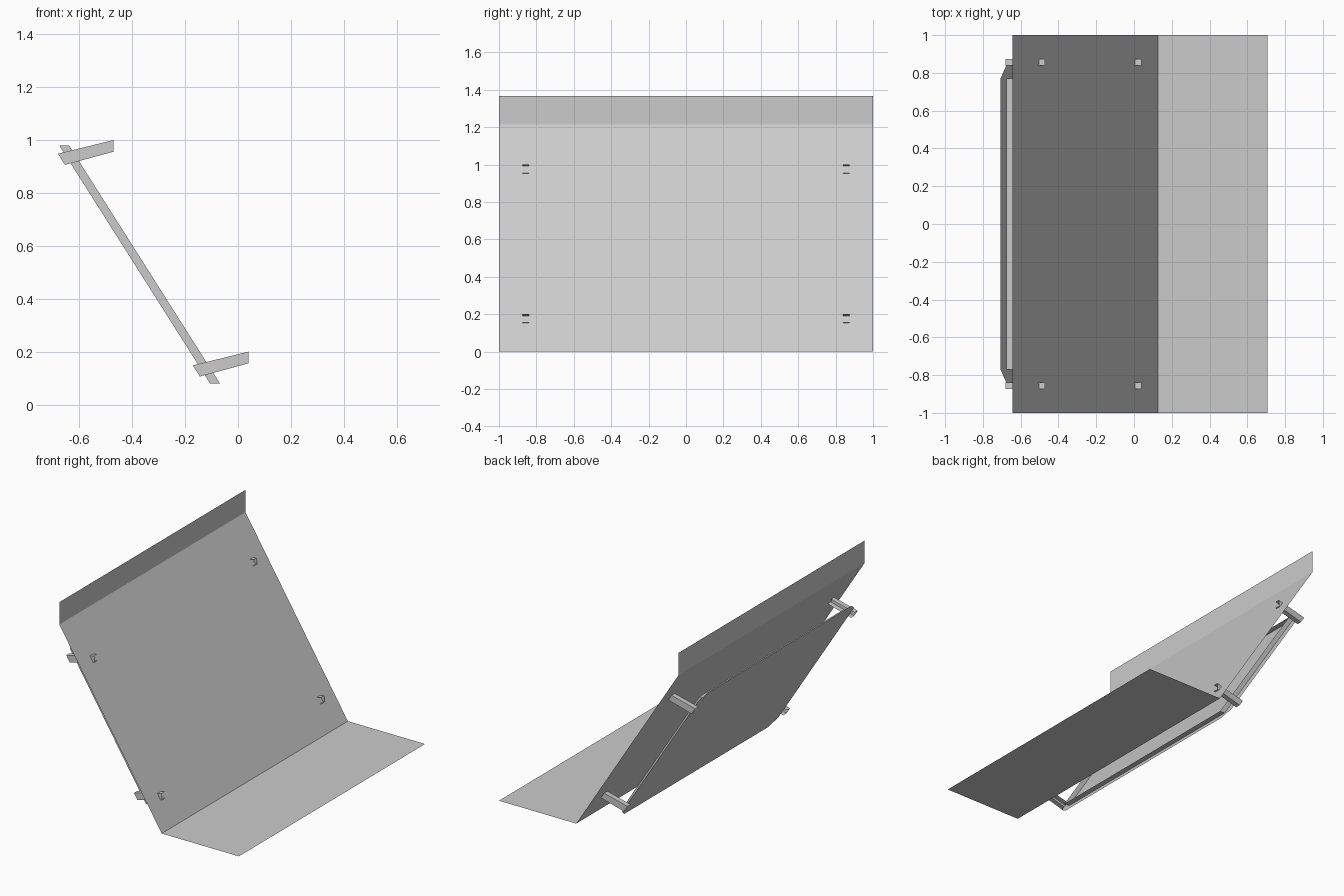
import bpy
import bmesh

cube = bpy.data.objects.get("Cube")
if cube:
    bpy.data.objects.remove(cube, do_unlink=True)

GREY = (0.6, 0.6, 0.6, 1)
mat = bpy.data.materials.new("plain grey")
mat.use_nodes = True
mat.diffuse_color = GREY
mat.node_tree.nodes["Principled BSDF"].inputs["Base Color"].default_value = GREY


def build(name, polygons):
    """Make a flat-shaded object from a few polygons, welding shared corners."""
    bm = bmesh.new()
    for poly in polygons:
        bm.faces.new([bm.verts.new(p) for p in poly])
    bmesh.ops.remove_doubles(bm, verts=bm.verts, dist=0.0005)
    mesh = bpy.data.meshes.new(name)
    bm.to_mesh(mesh)
    bm.free()
    mesh.materials.append(mat)
    obj = bpy.data.objects.new(name, mesh)
    bpy.context.collection.objects.link(obj)
    return obj


def sweep(profile, y0, y1):
    """Extrude an open x-z profile along y into thin strips."""
    return [[(ax, y0, az), (ax, y1, az), (bx, y1, bz), (bx, y0, bz)]
            for (ax, az), (bx, bz) in zip(profile, profile[1:])]


# Folded sheet: upright lip, sloping panel, flat foot
build("folded_sheet",
      sweep([(0.707, 0), (0.126, 0), (-0.644, 1.215), (-0.644, 1.367)], -1, 1))

# Backing tray: plate with clipped corners, parallel to the sloping panel,
# with a rectangular wall standing on it towards the sheet
SLOPE = 0.77 / 1.215
IN_Y, OUT_Y = 0.77, 0.84
LOW, HIGH, RIM = 0.08, 0.98, 0.048
DEPTH = 0.037


def on_plane(y, z, shift=0):
    return (-0.676 - (z - HIGH) * SLOPE + shift, y, z)


corners = [(-IN_Y, LOW), (IN_Y, LOW), (IN_Y, HIGH), (-IN_Y, HIGH)]
plate = [[on_plane(*c) for c in corners]]
for s in (-1, 1):
    plate.append([on_plane(s * y, z) for y, z in
                  ((IN_Y, LOW), (OUT_Y, LOW), (OUT_Y, HIGH), (IN_Y, HIGH))])
for z, rim in ((LOW, LOW - RIM), (HIGH, HIGH + RIM)):
    plate.append([on_plane(y, h) for y, h in
                  ((-OUT_Y, z), (-IN_Y, z), (IN_Y, z), (OUT_Y, z),
                   (IN_Y, rim), (-IN_Y, rim))])

walls = [[on_plane(*a), on_plane(*b), on_plane(*b, DEPTH), on_plane(*a, DEPTH)]
         for a, b in zip(corners, corners[1:] + corners[:1])]
build("backing_tray", plate + walls)

# Four channel brackets that pass through the sheet, open towards the middle
WEB = [(-0.681, 0.948), (-0.654, 0.906), (-0.47, 0.956), (-0.47, 1.0)]
for level, dx, dz in (("upper", 0, 0), ("lower", 0.51, -0.8)):
    pts = [(x + dx, z + dz) for x, z in WEB]
    for side, s in (("left", 1), ("right", -1)):
        inner, outer = s * 0.839, s * 0.873
        web = [[(x, outer, z) for x, z in pts]]
        top = sweep([pts[0], pts[3]], inner, outer)
        bottom = sweep([pts[1], pts[2]], inner, outer)
        build(f"{level}_bracket_{side}", web + top + bottom)
